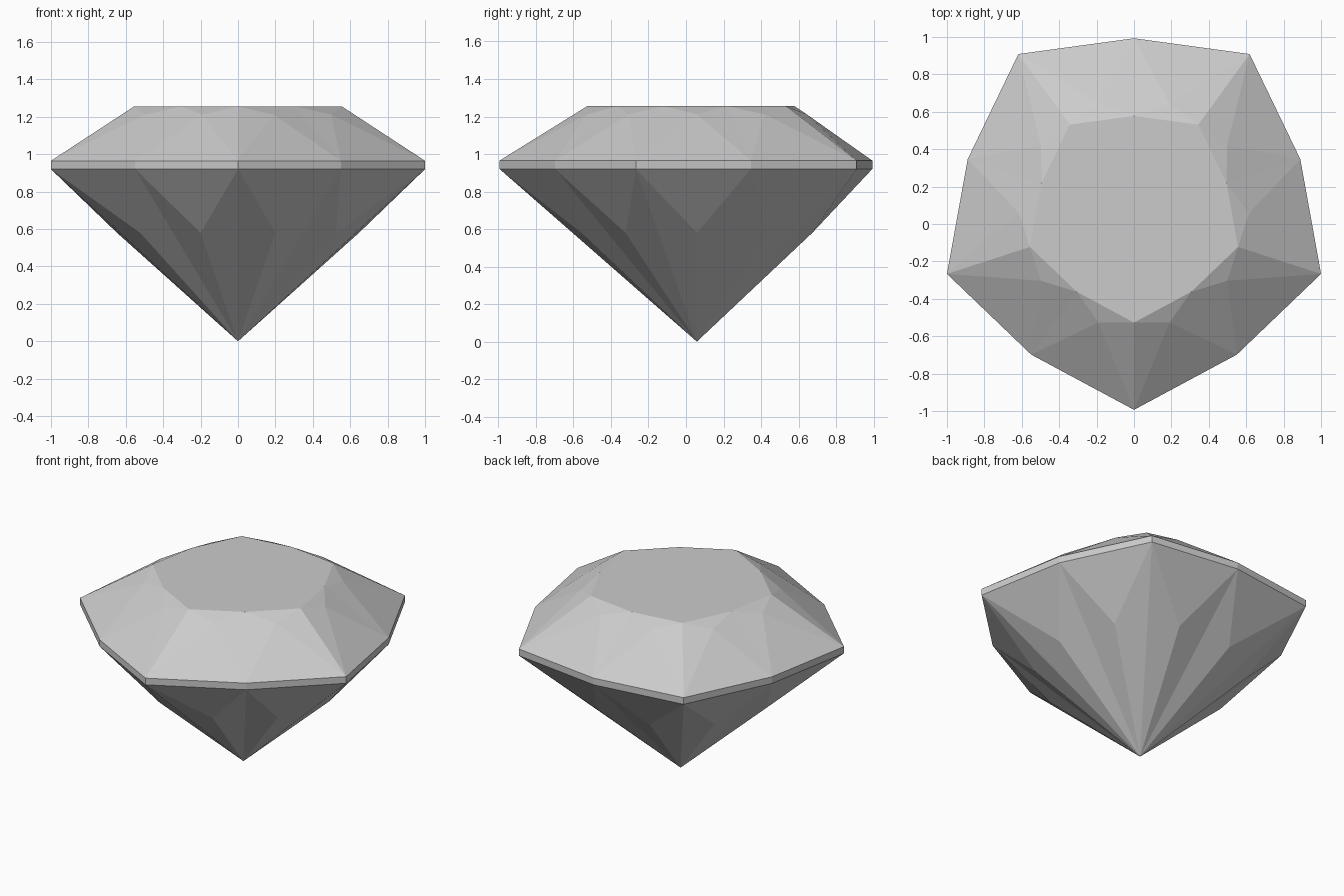
import bpy
import bmesh
from math import radians, cos, sin

old = bpy.data.objects.get("Cube")
if old:
    bpy.data.objects.remove(old, do_unlink=True)

CENTRE_Y = 0.058
N = 10  # five long corners alternating with five short ones

gem_grey = bpy.data.materials.new("gem grey")
gem_grey.use_nodes = True
colour = (0.6, 0.6, 0.6, 1)
gem_grey.diffuse_color = colour
gem_grey.node_tree.nodes["Principled BSDF"].inputs["Base Color"].default_value = colour

bm = bmesh.new()


def ring(corner_r, mid_r, z, offset=0):
    """Ten vertices with alternating radii, starting at the front corner."""
    verts = []
    for i in range(N):
        a = radians(-90 + 36 * i + offset)
        r = mid_r if i % 2 else corner_r
        verts.append(bm.verts.new((r * cos(a), CENTRE_Y + r * sin(a), z)))
    return verts


table = ring(0.585, 0.52, 1.255)
crown = ring(0.615, 0.615, 1.212, 18)
girdle_top = ring(1.0515, 0.935, 0.965)
girdle_low = ring(1.0515, 0.935, 0.92)
pavilion = ring(0.647, 0.647, 0.58, 18)
culet = bm.verts.new((0, CENTRE_Y, 0))

# Flat table on top
bm.faces.new(table)
for i in range(N):
    j = (i + 1) % N
    # Crown: star facet, girdle facet and the two halves of each main facet
    bm.faces.new((table[i], crown[i], table[j]))
    bm.faces.new((crown[i], girdle_top[i], girdle_top[j]))
    bm.faces.new((table[i], girdle_top[i], crown[i]))
    bm.faces.new((table[j], crown[i], girdle_top[j]))
    # Girdle band
    bm.faces.new((girdle_top[i], girdle_low[i], girdle_low[j], girdle_top[j]))
    # Pavilion: girdle facet and the two halves of each main facet
    bm.faces.new((girdle_low[i], pavilion[i], girdle_low[j]))
    bm.faces.new((girdle_low[i], culet, pavilion[i]))
    bm.faces.new((pavilion[i], culet, girdle_low[j]))

bmesh.ops.recalc_face_normals(bm, faces=bm.faces)
mesh = bpy.data.meshes.new("cut_gem")
bm.to_mesh(mesh)
bm.free()
mesh.materials.append(gem_grey)
gem = bpy.data.objects.new("cut_gem", mesh)
bpy.context.collection.objects.link(gem)
